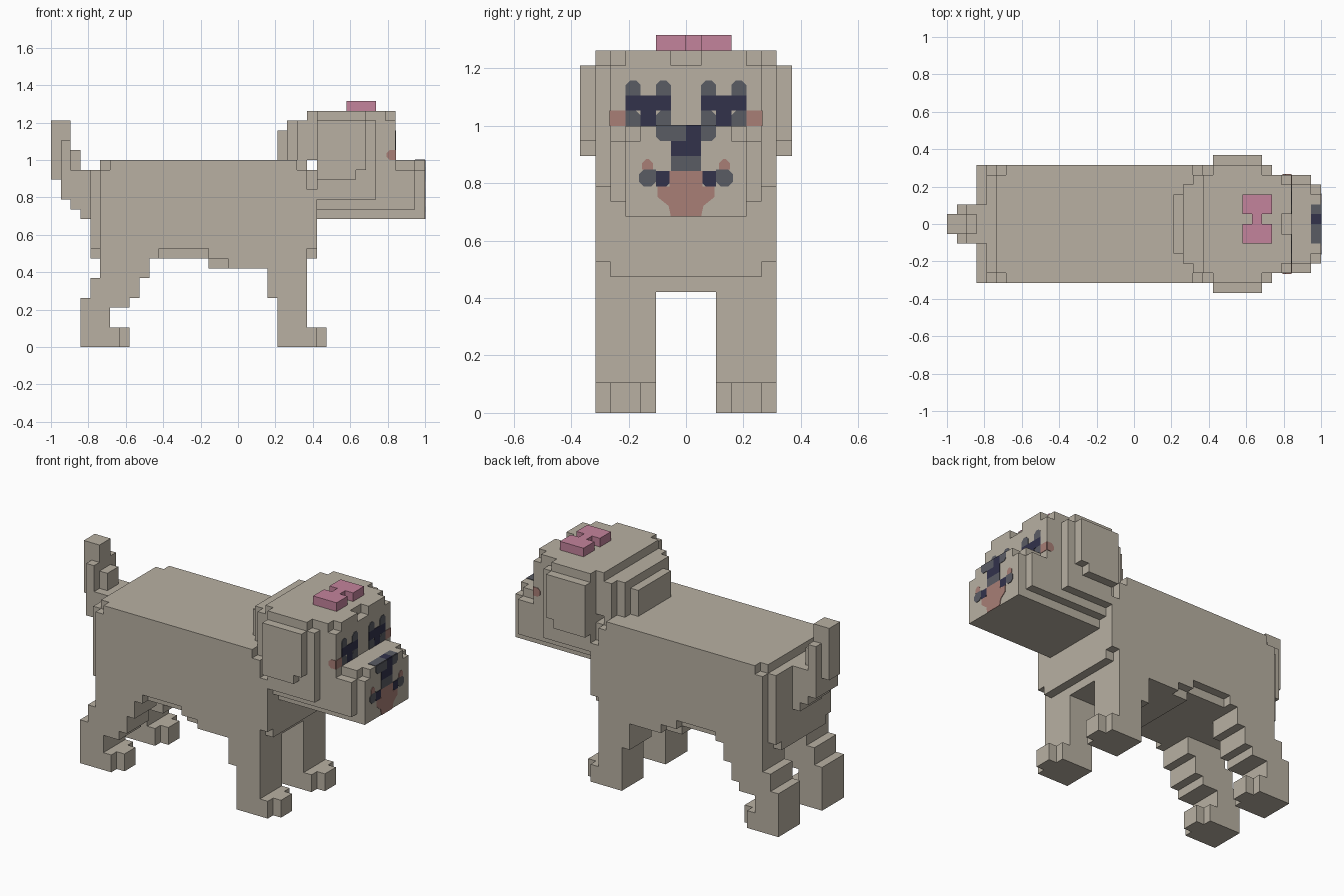
import bpy, bmesh
from mathutils import Vector

cube = bpy.data.objects.get("Cube")
if cube:
    bpy.data.objects.remove(cube, do_unlink=True)

V = 2 / 38  # block size; x counts from the tail tip, y from the middle, z from the floor


def material(name, rgb):
    lin = [((c / 255 + 0.055) / 1.055) ** 2.4 for c in rgb]
    m = bpy.data.materials.new(name)
    m.use_nodes = True
    m.diffuse_color = (*lin, 1)
    m.node_tree.nodes["Principled BSDF"].inputs["Base Color"].default_value = (*lin, 1)
    return m


FUR = material("beige fur", (184, 176, 162))
BOW = material("pink bow", (196, 131, 156))
BLUSH = material("blush", (168, 126, 118))
NAVY = material("navy", (50, 50, 75))
GREY = material("slate grey", (90, 92, 100))


def finish(name, bm, mat):
    mesh = bpy.data.meshes.new(name)
    bmesh.ops.recalc_face_normals(bm, faces=bm.faces)
    bm.to_mesh(mesh)
    bm.free()
    mesh.materials.append(mat)
    obj = bpy.data.objects.new(name, mesh)
    bpy.context.collection.objects.link(obj)
    return obj


def blocks(name, boxes, mat=FUR, cuts=()):
    """Outer skin of a union of boxes (x0, x1, y0, y1, z0, z1) minus the cuts."""
    def cells(bs):
        return {(x, y, z) for a, b, c, d, e, f in bs
                for x in range(a, b) for y in range(c, d) for z in range(e, f)}
    solid = cells(boxes) - cells(cuts)
    bm = bmesh.new()
    corners = {}

    def corner(p):
        if p not in corners:
            corners[p] = bm.verts.new(Vector((p[0] - 19, p[1], p[2])) * V)
        return corners[p]

    for cell in sorted(solid):
        for axis in range(3):
            for side in (0, 1):
                near = list(cell)
                near[axis] += 2 * side - 1
                if tuple(near) in solid:
                    continue
                u, w = (axis + 1) % 3, (axis + 2) % 3
                quad = []
                for du, dw in ((0, 0), (1, 0), (1, 1), (0, 1)):
                    p = list(cell)
                    p[axis] += side
                    p[u] += du
                    p[w] += dw
                    quad.append(corner(tuple(p)))
                bm.faces.new(quad if side else quad[::-1])
    bmesh.ops.dissolve_limit(bm, angle_limit=0.01, verts=bm.verts, edges=bm.edges)
    return finish(name, bm, mat)


def sym(x0, x1, half, z0, z1):
    return (x0, x1, -half, half, z0, z1)


def plate(name, mat, points, axis, level, sign=1):
    """Thin painted plate: a 2D outline on the plane axis = level."""
    bm = bmesh.new()
    rings = []
    for off in (0.0, 0.06):
        ring = []
        for a, b in points:
            p = [a, b]
            p.insert(axis, level + sign * off)
            ring.append(bm.verts.new(Vector((p[0] - 19, p[1], p[2])) * V))
        rings.append(ring)
    n = len(points)
    bm.faces.new(rings[0][::-1])
    bm.faces.new(rings[1])
    for i in range(n):
        j = (i + 1) % n
        bm.faces.new((rings[0][i], rings[0][j], rings[1][j], rings[1][i]))
    return finish(name, bm, mat)


def rect(a0, a1, b0, b1, cut=(0, 0, 0, 0)):
    """Rectangle outline; cut = chamfers at lower left, lower right, upper right, upper left."""
    pts = []
    spots = ((a0, b0, 1, 1), (a1, b0, -1, 1), (a1, b1, -1, -1), (a0, b1, 1, -1))
    for i, (a, b, sa, sb) in enumerate(spots):
        c = cut[i]
        if not c:
            pts.append((a, b))
            continue
        pair = [(a, b + sb * c), (a + sa * c, b)]
        pts += pair if i % 2 == 0 else pair[::-1]
    return pts


# Torso with stepped corners and belly
blocks("body", [
    sym(3, 4, 2, 13, 18), sym(4, 5, 5, 10, 18), sym(4, 5, 4, 9, 10),
    sym(5, 6, 5, 18, 19), sym(5, 26, 6, 10, 18), sym(6, 25, 6, 18, 19),
    sym(25, 26, 5, 18, 19), sym(5, 11, 6, 9, 10), sym(11, 16, 5, 9, 10),
    sym(16, 26, 6, 9, 10), sym(16, 18, 5, 8, 9), sym(18, 26, 6, 8, 9),
    sym(26, 27, 6, 10, 16), sym(26, 27, 5, 9, 10), sym(26, 27, 5, 16, 18)])

# Upright tail
blocks("tail", [
    sym(0, 2, 1, 17, 23), sym(1, 2, 2, 15, 21),
    sym(2, 3, 2, 14, 18), sym(2, 3, 1, 18, 20)])

# Legs, left and right
for side, y0, t0 in (("left", 2, 3), ("right", -6, -5)):
    y1, t1 = y0 + 4, t0 + 2
    blocks(side + "_front_leg", [
        (23, 26, y0, y1, 0, 8), (22, 23, y0, y1, 5, 8),
        (26, 27, y0, y1, 0, 2), (27, 28, t0, t1, 0, 2)])
    blocks(side + "_back_leg", [
        (3, 7, y0, y1, 0, 2), (7, 8, t0, t1, 0, 2), (3, 6, y0, y1, 2, 4),
        (3, 8, y0, y1, 4, 5), (4, 9, y0, y1, 5, 7), (5, 10, y0, y1, 7, 9)])

# Head with stepped back, jaw and muzzle
blocks("head", [
    sym(23, 24, 3, 19, 22), sym(24, 25, 4, 19, 23), sym(25, 26, 5, 19, 23),
    sym(26, 27, 5, 19, 24), sym(27, 32, 6, 15, 24), sym(32, 33, 6, 15, 23),
    sym(32, 34, 5, 23, 24), sym(33, 35, 5, 14, 23), sym(34, 35, 4, 23, 24),
    sym(27, 33, 5, 14, 15), sym(27, 35, 4, 13, 14),
    sym(35, 37, 5, 14, 18), sym(35, 37, 4, 18, 19), sym(35, 37, 4, 13, 14),
    sym(37, 38, 4, 13, 18), sym(37, 38, 3, 18, 19)],
    cuts=[sym(34, 35, 1, 23, 24)])

# Ears lying on the sides of the head
for side, y in (("left", 6), ("right", -7)):
    blocks(side + "_ear", [(27, 32, y, y + 1, 18, 23), (27, 31, y, y + 1, 17, 18)])

# Bow on top of the head
blocks("bow", [(30, 33, -2, 0, 24, 25), (31, 32, 0, 1, 24, 25), (30, 33, 1, 3, 24, 25)], BOW)

# Eyes, lashes, cheeks and mouth corners, mirrored in y
for side, s in (("left", 1), ("right", -1)):
    def paint(name, mat, level, a0, a1, b0, b1, cut=(0, 0, 0, 0)):
        pts = [(s * a, b) for a, b in rect(a0, a1, b0, b1, cut)]
        plate(side + "_" + name, mat, pts, 0, level)

    paint("eye", NAVY, 35, 1, 4, 20, 21)
    paint("pupil", NAVY, 35, 2, 3, 19, 20)
    paint("eye_inner_corner", GREY, 35, 1, 2, 19, 20, (0, 0, .3, 0))
    paint("eye_outer_corner", GREY, 35, 3, 4, 19, 20, (0, 0, 0, .3))
    for n, a in (("inner", 1), ("outer", 3)):
        paint(n + "_lash", GREY, 35, a, a + 1, 21, 22, (0, 0, .3, .3))
    paint("cheek", BLUSH, 35, 4, 5, 19, 20)
    plate(side + "_cheek_side", BLUSH, rect(34.1, 35, 19, 20, (.3, 0, 0, .3)), 1, 5 * s, s)
    paint("mouth_inner", NAVY, 38, 1.1, 2, 15, 16, (.2, 0, 0, 0))
    paint("mouth_outer", GREY, 38, 2, 3.1, 15, 16.1, (.3, .3, .3, 0))
    paint("mouth_dot", BLUSH, 38, 2.2, 2.9, 16.1, 16.8, (0, 0, .25, .25))

# Nose, front and top
plate("nose_right", GREY, rect(-2, 0, 18, 19, (.3, 0, 0, 0)), 0, 38)
plate("nose_middle", NAVY, rect(0, 1, 18, 19), 0, 38)
plate("nose_left", GREY, rect(1, 2, 18, 19, (0, .3, 0, 0)), 0, 38)
plate("nose_bridge", NAVY, rect(-1, 1, 17, 18), 0, 38)
plate("nose_base", GREY, rect(-1, 1, 16, 17), 0, 38)
plate("nose_top_right", GREY, rect(37, 38, -2, 0), 2, 19)
plate("nose_top_middle", NAVY, rect(37, 38, 0, 1), 2, 19)
plate("nose_top_left", GREY, rect(37, 38, 1, 2), 2, 19)

# Tongue, tapering down
plate("tongue", BLUSH, [(-1, 13), (1, 13), (1.15, 13.7), (1.9, 14.3), (1.9, 15),
                        (1.1, 15), (1.1, 16), (-1.1, 16), (-1.1, 15), (-1.9, 15),
                        (-1.9, 14.3), (-1.15, 13.7)], 0, 38)
